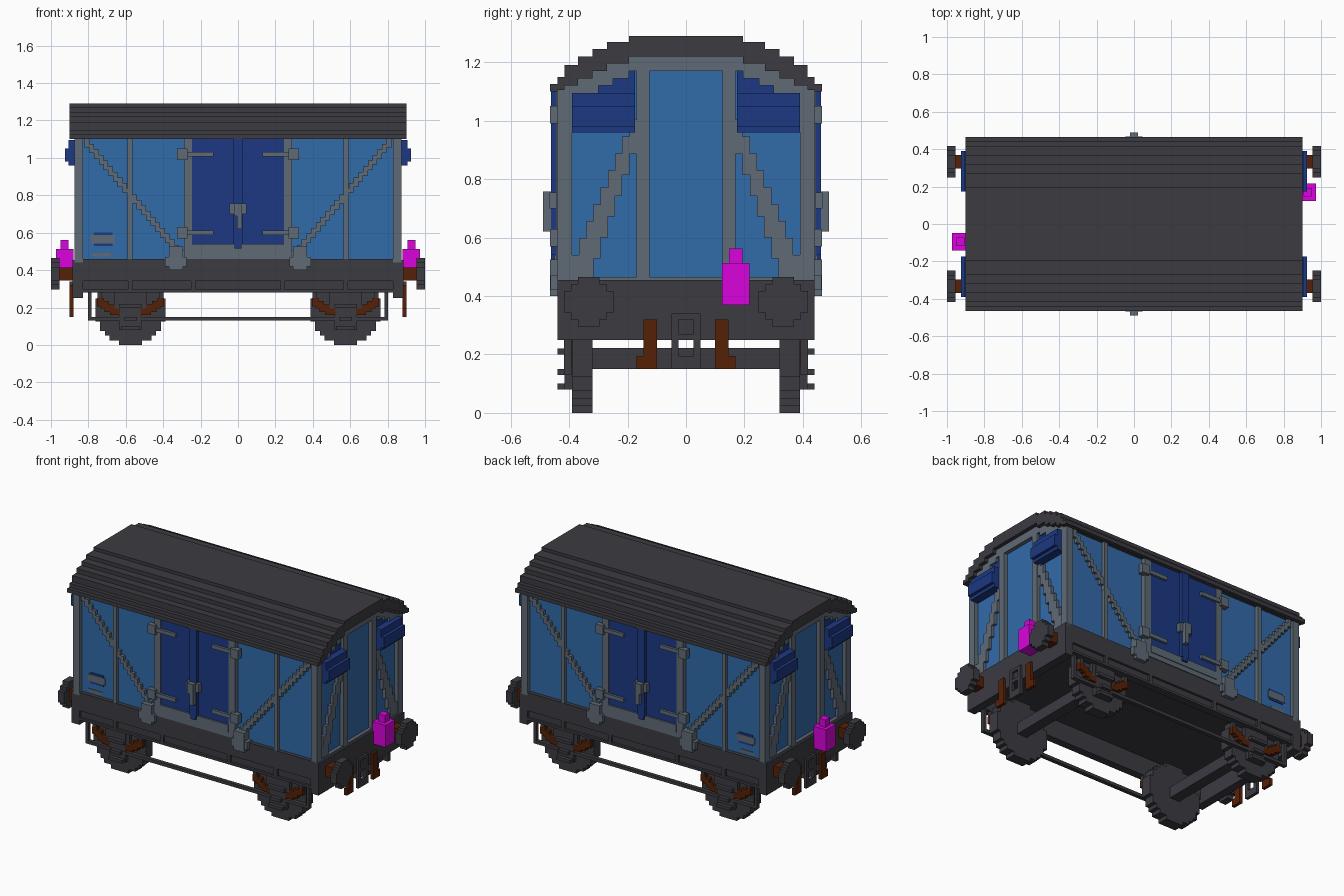
import bpy, bmesh, math

cube = bpy.data.objects.get("Cube")
if cube:
    bpy.data.objects.remove(cube, do_unlink=True)


def material(name, rgb):
    m = bpy.data.materials.new(name)
    m.use_nodes = True
    m.diffuse_color = (*rgb, 1)
    bsdf = next(n for n in m.node_tree.nodes if n.type == 'BSDF_PRINCIPLED')
    bsdf.inputs["Base Color"].default_value = (*rgb, 1)
    bsdf.inputs["Roughness"].default_value = 0.8
    return m


DARK = material("charcoal", (0.045, 0.043, 0.053))
LIGHT = material("panel blue", (0.031, 0.145, 0.400))
NAVY = material("navy blue", (0.012, 0.040, 0.225))
GREY = material("steel grey", (0.115, 0.147, 0.182))
RUST = material("rust brown", (0.094, 0.015, 0.002))
PINK = material("magenta", (0.70, 0.001, 0.72))


def prisms(name, items, mat, mirror=""):
    """items: (outline, axis, start, end); mirror holds x and/or y."""
    bm = bmesh.new()
    for sx in ((1, -1) if "x" in mirror else (1,)):
        for sy in ((1, -1) if "y" in mirror else (1,)):
            for pts, axis, a, b in items:
                rings = []
                for d in (a, b):
                    ring = []
                    for u, v in pts:
                        x, y, z = {"x": (d, u, v), "y": (u, d, v), "z": (u, v, d)}[axis]
                        ring.append(bm.verts.new((x * sx, y * sy, z)))
                    rings.append(ring)
                lo, hi = rings
                bm.faces.new(lo)
                bm.faces.new(hi[::-1])
                n = len(pts)
                for i in range(n):
                    j = (i + 1) % n
                    bm.faces.new((lo[i], hi[i], hi[j], lo[j]))
    bmesh.ops.recalc_face_normals(bm, faces=bm.faces)
    me = bpy.data.meshes.new(name)
    bm.to_mesh(me)
    bm.free()
    me.materials.append(mat)
    ob = bpy.data.objects.new(name, me)
    bpy.context.collection.objects.link(ob)


def box(x0, x1, y0, y1, z0, z1):
    return ([(x0, y0), (x1, y0), (x1, y1), (x0, y1)], "z", z0, z1)


def boxes(name, items, mat, mirror=""):
    prisms(name, [box(*i) for i in items], mat, mirror)


def arch(steps, bottom):
    """Stepped arch from the left foot over the top to the right foot."""
    half = []
    for i, (w, z) in enumerate(steps):
        half += [(w, z), (w, steps[i + 1][1] if i + 1 < len(steps) else bottom)]
    return [(-u, v) for u, v in half[::-1]] + half


def disc(cu, cv, r, rows):
    """Stepped circle outline with an odd number of rows."""
    h = 2 * r / rows
    right = []
    for k in range(rows):
        z = -r + h * k
        w = math.sqrt(r * r - (z + h / 2) ** 2)
        w = (round(w / h - .5) + .5) * h
        right += [(w, z), (w, z + h)]
    pts = []
    for u, v in right + [(-u, v) for u, v in right[::-1]]:
        p = (cu + u, cv + v)
        if not pts or math.dist(p, pts[-1]) > 1e-5:
            pts.append(p)
    return pts


# Roof shell and body
outer = [(.195, 1.29), (.27, 1.27), (.32, 1.245), (.37, 1.22),
         (.415, 1.19), (.44, 1.15), (.465, 1.125)]
inner = [(.195, 1.22), (.27, 1.195), (.32, 1.17), (.37, 1.145), (.415, 1.12), (.44, 1.105)]
prisms("roof", [(arch(outer, 1.10) + arch(inner, 1.10)[::-1], "x", -.90, .90)], DARK)
prisms("body", [(arch(inner[:-1], .46), "x", -.85, .85)], LIGHT)

# End frames
lower = [(.195, 1.17), (.25, 1.145), (.30, 1.12), (.35, 1.095), (.39, 1.07)]
prisms("end_arch", [(arch(inner, 1.0) + arch(lower, 1.0)[::-1], "x", .845, .875)], GREY, "x")
boxes("corner_post", [(.83, .875, .39, .44, .44, 1.105)], GREY, "xy")
boxes("end_post", [(.845, .875, .125, .17, .45, 1.18)], GREY, "xy")
boxes("end_sill", [(.845, .872, 0, .40, .44, .465)], GREY, "xy")
boxes("end_brace", [(.845, .87, .39 - (i + 1) * .0245, .39 - i * .0245,
                     max(.45, .314 + .0715 * i), .54 + .058 * i) for i in range(9)], GREY, "xy")

# End ventilators
boxes("ventilator", [(.85, .905, .175, .39, .96, .98), (.85, .925, .175, .39, .98, 1.05),
                     (.85, .905, .175, .39, 1.05, 1.095), (.85, .862, .175, .36, 1.095, 1.12),
                     (.85, .862, .175, .28, 1.12, 1.17)], NAVY, "xy")

# Side framing and braces
boxes("side_post", [(.565, .59, .41, .44, .46, 1.105), (.245, .29, .41, .445, .46, 1.105)],
      GREY, "xy")
n = 21
boxes("side_brace", [(.29 + i * .53 / n, .29 + (i + 1) * .53 / n, .41, .435,
                      .455 + i * .03, .505 + i * .03) for i in range(n)], GREY, "xy")
boxes("door_sill", [(-.245, .245, .41, .445, .46, .49), (-.245, .245, .41, .45, .49, .54)],
      GREY, "y")

# Doors with hinges and latch
boxes("doors", [(-.245, .245, .41, .44, .54, 1.105)], NAVY, "y")
boxes("door_centre_strip", [(-.025, .025, .43, .462, .54, 1.1),
                            (-.018, .018, .43, .462, .515, .54)], NAVY, "y")
hinges = []
for z in (.60, 1.02):
    hinges += [(.27, .325, .43, .465, z - .03, z + .03), (.13, .28, .43, .455, z - .012, z + .012)]
boxes("hinge", hinges, GREY, "xy")
boxes("latch", [(-.045, .045, .44, .467, .70, .755), (-.005, .022, .44, .49, .62, .70),
                (-.022, .022, .44, .49, .69, .757)], GREY, "y")
boxes("gusset", [(.295, .37, .41, .465, .40, .525), (.275, .39, .41, .463, .42, .47)],
      GREY, "xy")

# Number plates
boxes("plate_backing", [(-.77, -.67, .41, .419, .53, .60)], NAVY, "y")
boxes("plate", [(-.785, -.66, .41, .421, .543, .587), (-.78, -.68, .41, .419, .472, .492)],
      GREY, "y")

# Underframe
boxes("floor", [(-.85, .85, -.42, .42, .40, .46)], DARK)
boxes("sole_bar", [(-.875, .875, .39, .44, .355, .46), (-.85, .85, .39, .425, .28, .355),
                   (-.85, .85, .42, .44, .28, .295), (-.85, .85, .42, .44, .342, .356)], DARK, "y")
boxes("sole_bar_rib", [(x - .012, x + .012, .42, .44, .285, .35) for x in (.24, .575, .84)],
      DARK, "xy")
boxes("headstock", [(.83, .885, -.44, .44, .25, .455)], DARK, "x")

# Wheels, axles and springs
WX, WZ = .575, .187
prisms("wheel", [(disc(WX, WZ, WZ, 15), "y", .32, .39)], DARK, "xy")
boxes("axle", [(WX - .035, WX + .035, -.33, .33, .15, .222)], DARK, "x")
boxes("axle_box", [(WX - .06, WX + .06, .385, .415, .08, .29),
                   (WX - .085, WX + .085, .385, .413, .195, .29),
                   (WX - .06, WX + .06, .385, .44, .20, .22),
                   (WX - .035, WX + .035, .41, .44, .13, .15),
                   (WX - .05, WX + .05, .385, .44, .08, .10)], DARK, "xy")
springs = []
for s in (-1, 1):
    for d0, d1, z0, z1 in ((.055, .11, .16, .195), (.085, .14, .175, .215),
                           (.115, .16, .195, .235), (.145, .18, .205, .25)):
        a, b = sorted((WX + s * d0, WX + s * d1))
        springs.append((a, b, .385, .416, z0, z1))
boxes("leaf_spring", springs, RUST, "xy")
boxes("spring_hanger", [(WX + s - .012, WX + s + .012, .39, .415, .24, .285)
                        for s in (-.165, .165)], DARK, "xy")
boxes("tie_bar", [(-.80, .80, .392, .417, .13, .15)], DARK, "y")
boxes("tie_bar_hanger", [(.782, .802, .392, .417, .13, .29)], DARK, "xy")

# Buffers and couplings
prisms("buffer_head", [(disc(.333, .38, .085, 7), "x", .955, 1.0)], DARK, "xy")
boxes("buffer_shaft", [(.88, .96, .298, .368, .345, .415)], RUST, "xy")
boxes("hook_strap", [(.88, .90, .10, .145, .15, .32), (.88, .90, .10, .17, .15, .195)],
      RUST, "xy")
boxes("coupling", [(.88, .90, .025, .05, .15, .34), (.88, .90, 0, .03, .15, .195),
                   (.88, .90, 0, .03, .25, .27), (.88, .90, 0, .03, .32, .34)], DARK, "xy")

# Lamps, one at each end
for name, s, y in (("left_lamp", 1, .17), ("right_lamp", -1, -.095)):
    parts = [(.88, .972, .047, .37, .513), (.905, .95, .023, .513, .562)]
    boxes(name, [(min(s * a, s * b), max(s * a, s * b), y - h, y + h, z0, z1)
                 for a, b, h, z0, z1 in parts], PINK)
